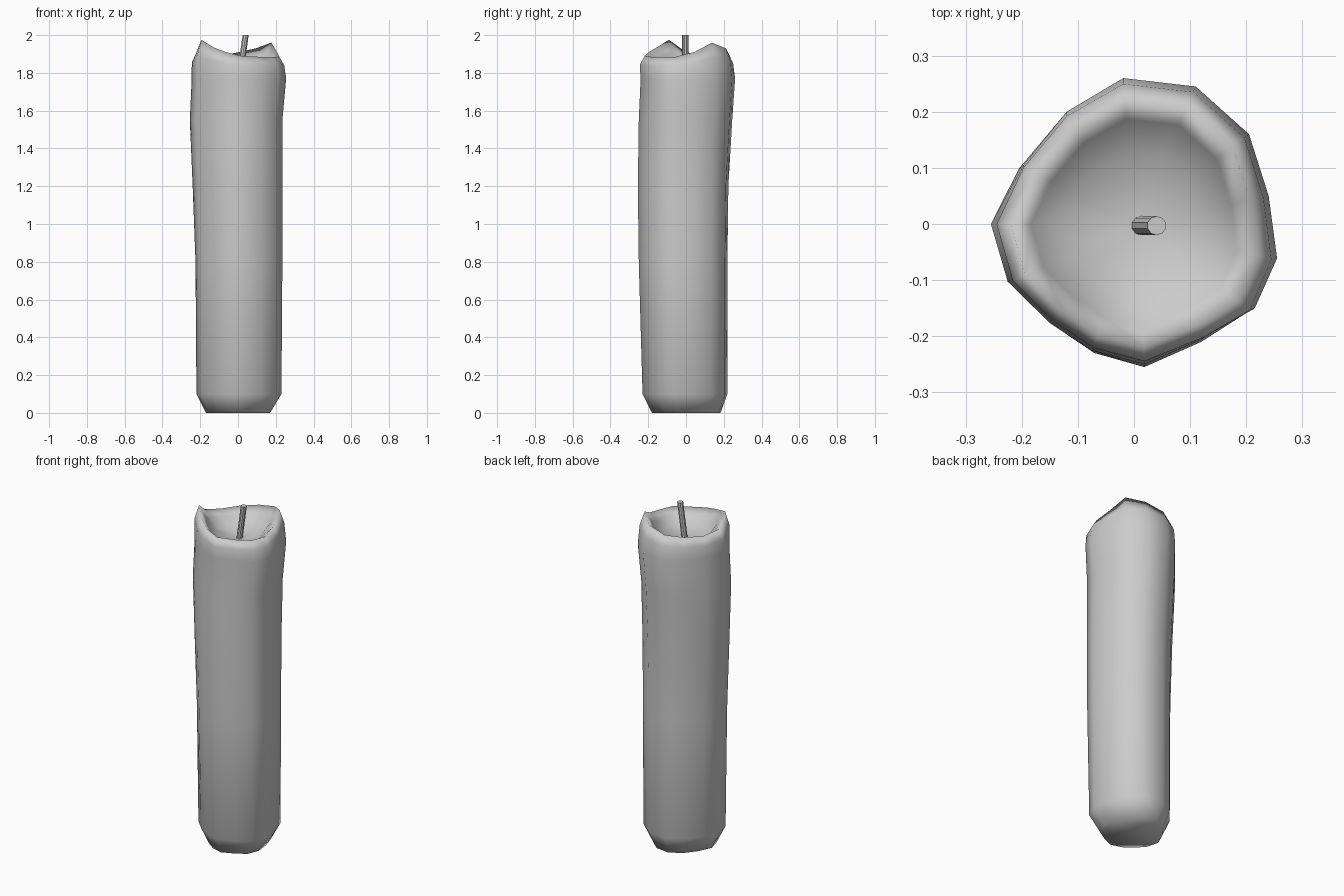
import bpy
import bmesh
from mathutils import Vector

cube = bpy.data.objects.get("Cube")
if cube:
    bpy.data.objects.remove(cube, do_unlink=True)


def make_material(name, value):
    mat = bpy.data.materials.new(name)
    mat.use_nodes = True
    colour = (value, value, value, 1)
    mat.diffuse_color = colour
    mat.node_tree.nodes["Principled BSDF"].inputs["Base Color"].default_value = colour
    return mat


wax = make_material("pale grey wax", 0.6)

# Uneven hand-dipped cross-section, counted clockwise from the back
outline = [(-.02, .26), (.11, .245), (.205, .16), (.24, .05), (.255, -.065),
           (.215, -.16), (.13, -.21), (.02, -.255), (-.075, -.23), (-.15, -.18),
           (-.225, -.105), (-.255, 0), (-.205, .105), (-.125, .2)]
# Height of the melted rim above each outline point
rim = [1.905, 1.93, 1.96, 1.91, 1.885, 1.885, 1.885,
       1.89, 1.91, 1.935, 1.975, 1.91, 1.89, 1.895]
# Body levels: height, then reach to left, right, front and back
levels = [(0, .17, .17, .18, .18), (.1, .22, .23, .23, .215),
          (.8, .225, .235, .25, .215), (1.2, .24, .235, .255, .22),
          (1.55, .255, .235, .25, .24), (1.77, .245, .255, .24, .255)]


def fitted(point, left, right, front, back):
    x, y = point
    return (x / .255 * (right if x > 0 else left),
            y / .255 * (back if y > 0 else front))


def add_ring(bm, points, previous=None):
    ring = [bm.verts.new(p) for p in points]
    if previous:
        count = len(ring)
        for i in range(count):
            j = (i + 1) % count
            bm.faces.new((previous[i], previous[j], ring[j], ring[i]))
    return ring


def finish(bm, name):
    bmesh.ops.recalc_face_normals(bm, faces=bm.faces)
    mesh = bpy.data.meshes.new(name)
    bm.to_mesh(mesh)
    bm.free()
    mesh.materials.append(wax)
    obj = bpy.data.objects.new(name, mesh)
    bpy.context.collection.objects.link(obj)
    return obj


# Candle body: stacked rings from the base up to the shoulder
bm = bmesh.new()
ring = None
for z, *reach in levels:
    points = [(*fitted(p, *reach), z) for p in outline]
    ring = add_ring(bm, points, ring)
    if z == 0:
        bm.faces.new(ring)

# Rounded shoulder, wavy rim and melted bowl: (scale, share of rim height)
shoulder, floor = 1.77, 1.81
for scale, share, base in ((.96, .6, shoulder), (.86, 1, shoulder),
                           (.72, .6, floor), (.5, .12, floor)):
    points = [(x * scale, y * scale, base + (h - base) * share)
              for (x, y), h in zip(outline, rim)]
    ring = add_ring(bm, points, ring)
centre = bm.verts.new((0, 0, 1.8))
for i, vert in enumerate(ring):
    bm.faces.new((vert, ring[(i + 1) % len(ring)], centre))
body = finish(bm, "candle_body")
for poly in body.data.polygons:
    poly.use_smooth = True

# Wick: slim cylinder leaning to the left, cut level at the tip
bm = bmesh.new()
bmesh.ops.create_cone(bm, cap_ends=True, segments=10, radius1=.017,
                      radius2=.017, depth=.22)
for vert in bm.verts:
    vert.co += Vector((.025 + vert.co.z * .14, -.003, 1.89))
wick = finish(bm, "wick")
bpy.ops.object.select_all(action="DESELECT")
wick.select_set(True)
bpy.context.view_layer.objects.active = wick
bpy.ops.object.shade_smooth_by_angle()
